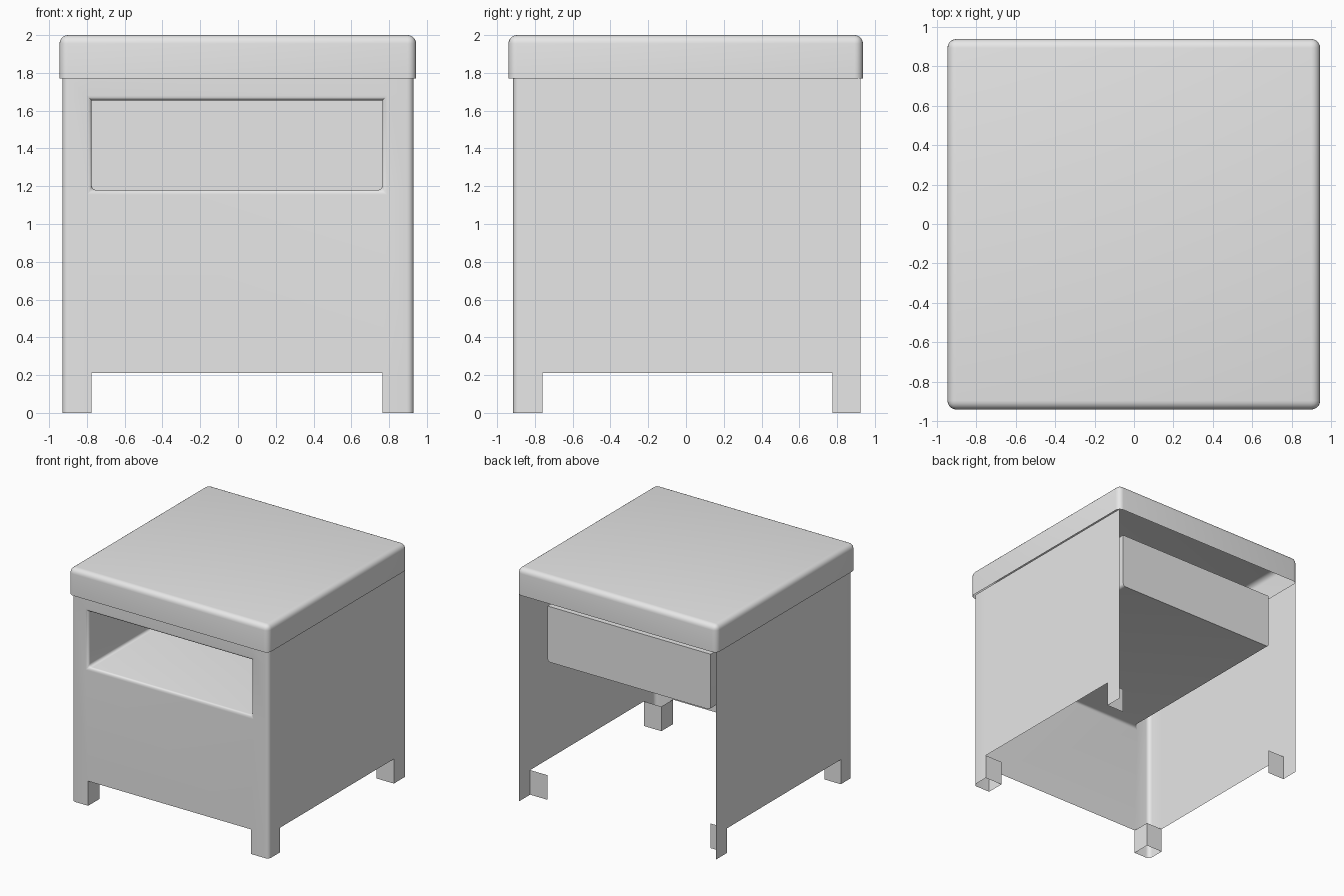
import bpy, bmesh, math
from mathutils import Vector

cube = bpy.data.objects.get("Cube")
if cube:
    bpy.data.objects.remove(cube, do_unlink=True)

GREY = (0.8, 0.8, 0.8, 1)
mat = bpy.data.materials.new("plain_grey")
mat.use_nodes = True
mat.diffuse_color = GREY
mat.node_tree.nodes["Principled BSDF"].inputs["Base Color"].default_value = GREY

# Main dimensions
LEFT, RIGHT = 0.93, -0.93
FRONT, BACK = -0.915, 0.925
WALL_TOP, FOOT_TOP = 1.77, 0.21
IN_LEFT, IN_RIGHT = 0.765, -0.775
IN_FRONT, IN_BACK = -0.76, 0.775
SLOT_LOW, SLOT_HIGH = 1.18, 1.655


def near(a, b):
    return abs(a - b) < 1e-4


def open_box(lo, hi, missing):
    """Thin-sheet box; missing lists the outward directions left open."""
    bm = bmesh.new()
    bmesh.ops.create_cube(bm, size=1)
    bm.normal_update()
    gone = [f for f in bm.faces if any(f.normal.dot(Vector(d)) > 0.9 for d in missing)]
    bmesh.ops.delete(bm, geom=gone, context='FACES')
    for v in bm.verts:
        v.co = [lo[i] if v.co[i] < 0 else hi[i] for i in range(3)]
    return bm


def round_edges(bm, edges, radius, segments=5):
    bmesh.ops.bevel(bm, geom=edges, offset=radius, segments=segments,
                    profile=0.5, affect='EDGES', clamp_overlap=True)


def finish(bm, name):
    bmesh.ops.recalc_face_normals(bm, faces=bm.faces)
    mesh = bpy.data.meshes.new(name)
    bm.to_mesh(mesh)
    bm.free()
    mesh.materials.append(mat)
    obj = bpy.data.objects.new(name, mesh)
    bpy.context.collection.objects.link(obj)
    bpy.ops.object.select_all(action='DESELECT')
    obj.select_set(True)
    bpy.context.view_layer.objects.active = obj
    bpy.ops.object.shade_smooth_by_angle(angle=math.radians(35))
    return obj


# Cabinet: three walls with rounded front corners
bm = open_box((RIGHT, FRONT, 0), (LEFT, BACK, WALL_TOP),
              [(0, 1, 0), (0, 0, 1), (0, 0, -1)])
round_edges(bm, [e for e in bm.edges if len(e.link_faces) == 2], 0.035)

# Cut lines for the foot notches and the shelf opening
cuts = [(0, IN_LEFT), (0, IN_RIGHT), (1, IN_FRONT), (1, IN_BACK),
        (2, FOOT_TOP), (2, SLOT_LOW), (2, SLOT_HIGH)]
for axis, pos in cuts:
    direction = Vector([float(i == axis) for i in range(3)])
    bmesh.ops.bisect_plane(bm, geom=bm.verts[:] + bm.edges[:] + bm.faces[:],
                           plane_co=direction * pos, plane_no=direction)


def cut_away(face):
    c = face.calc_center_median()
    on_front = near(c.y, FRONT) and IN_RIGHT < c.x < IN_LEFT
    on_side = abs(c.x) > 0.9 and IN_FRONT < c.y < IN_BACK
    notch = c.z < FOOT_TOP and (on_front or on_side)
    return notch or (on_front and SLOT_LOW < c.z < SLOT_HIGH)


bmesh.ops.delete(bm, geom=[f for f in bm.faces if cut_away(f)], context='FACES')

# Shelf recess pushed in from the opening
rim = [e for e in bm.edges if e.is_boundary and all(
    near(v.co.y, FRONT) and SLOT_LOW - 0.01 < v.co.z < SLOT_HIGH + 0.01
    and IN_RIGHT - 0.01 < v.co.x < IN_LEFT + 0.01 for v in e.verts)]
extruded = bmesh.ops.extrude_edge_only(bm, edges=rim)["geom"]
for v in extruded:
    if isinstance(v, bmesh.types.BMVert):
        v.co.y = IN_BACK
bmesh.ops.contextual_create(bm, geom=[e for e in extruded
                                     if isinstance(e, bmesh.types.BMEdge)
                                     and all(near(v.co.y, IN_BACK) for v in e.verts)])
floor_sides = [e for e in bm.edges
               if all(near(v.co.z, SLOT_LOW) for v in e.verts)
               and near(abs(e.verts[0].co.y - e.verts[1].co.y), IN_BACK - FRONT)]
round_edges(bm, rim + floor_sides, 0.025, 4)
finish(bm, "cabinet_with_shelf")

# Lid: hollow cap with rounded top and corners
bm = open_box((-0.945, -0.94, WALL_TOP), (0.943, 0.937, 2), [(0, 0, -1)])
round_edges(bm, [e for e in bm.edges if len(e.link_faces) == 2], 0.045)
finish(bm, "lid")


# Inner sheets of the feet
def foot_sheets(name, outer_x, inner_x, inner_y, closed):
    bm = bmesh.new()
    plan = [(outer_x, inner_y), (inner_x, inner_y)]
    if closed:
        plan.append((inner_x, FRONT))
    low = [bm.verts.new((x, y, 0)) for x, y in plan]
    high = [bm.verts.new((x, y, FOOT_TOP)) for x, y in plan]
    for i in range(len(plan) - 1):
        bm.faces.new((low[i], low[i + 1], high[i + 1], high[i]))
    finish(bm, name)


for side, outer, inner in (("left", LEFT, IN_LEFT), ("right", RIGHT, IN_RIGHT)):
    foot_sheets("front_foot_" + side, outer, inner, IN_FRONT, True)
    foot_sheets("back_foot_" + side, outer, inner, IN_BACK, False)
